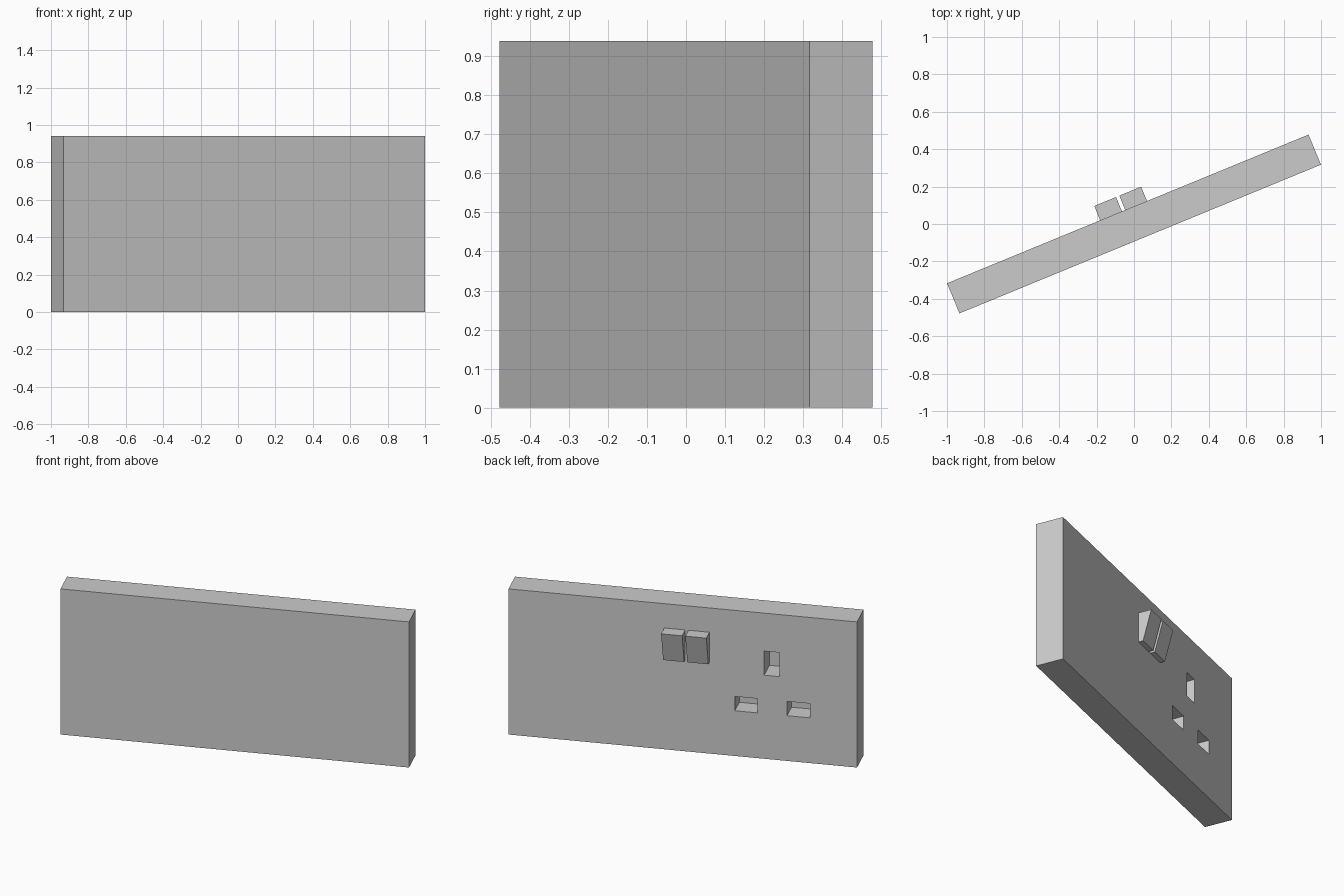
import bpy
import bmesh
import math
from mathutils import Matrix, Vector

if "Cube" in bpy.data.objects:
    bpy.data.objects.remove(bpy.data.objects["Cube"])

LENGTH, DEPTH, HEIGHT = 2.09, 0.174, 0.94
FACE = DEPTH / 2
TURN = Matrix.Rotation(math.radians(22.36), 4, "Z")

grey = bpy.data.materials.new("light grey plastic")
grey.use_nodes = True
colour = (0.6, 0.6, 0.6, 1)
grey.diffuse_color = colour
grey.node_tree.nodes["Principled BSDF"].inputs["Base Color"].default_value = colour


def box(name, low, high, taper=0):
    """Box between two corners; taper pulls the lower outer edge inward."""
    low, high = Vector(low), Vector(high)
    bm = bmesh.new()
    bmesh.ops.create_cube(bm, size=1)
    for v in bm.verts:
        lower_outer = v.co.y > 0 and v.co.z < 0
        v.co = (low + high) / 2 + v.co * (high - low)
        if lower_outer:
            v.co.y -= taper
    mesh = bpy.data.meshes.new(name)
    bm.to_mesh(mesh)
    bm.free()
    mesh.materials.append(grey)
    ob = bpy.data.objects.new(name, mesh)
    ob.matrix_world = TURN
    bpy.context.collection.objects.link(ob)
    return ob


# Wall plate
plate = box("wall_plate", (-LENGTH / 2, -FACE, 0), (LENGTH / 2, FACE, HEIGHT))

# Pin holes: name, centre along plate, centre height, width, height, depth
holes = [
    ("earth_hole", -0.535, 0.617, 0.093, 0.155, 0.14),
    ("left_pin_hole", -0.381, 0.338, 0.137, 0.092, 0.12),
    ("right_pin_hole", -0.694, 0.338, 0.137, 0.092, 0.12),
]
for name, x, z, w, h, d in holes:
    cutter = box(name + "_cutter", (x - w / 2, FACE - d, z - h / 2),
                 (x + w / 2, FACE + 0.1, z + h / 2))
    cutter.hide_render = True
    cutter.hide_set(True)
    cut = plate.modifiers.new(name, "BOOLEAN")
    cut.operation = "DIFFERENCE"
    cut.solver = "EXACT"
    cut.object = cutter

# Bake the cuts and remove the cutters
bpy.context.view_layer.update()
graph = bpy.context.evaluated_depsgraph_get()
baked = bpy.data.meshes.new_from_object(plate.evaluated_get(graph))
plate.modifiers.clear()
plate.data = baked
for ob in [o for o in bpy.data.objects if o.name.endswith("_cutter")]:
    bpy.data.objects.remove(ob)

# Wedge shaped rocker switches, thick at the top
for name, x in (("right_switch", -0.097), ("left_switch", 0.048)):
    box(name, (x - 0.063, FACE - 0.01, 0.59), (x + 0.063, FACE + 0.083, 0.783), taper=0.053)
